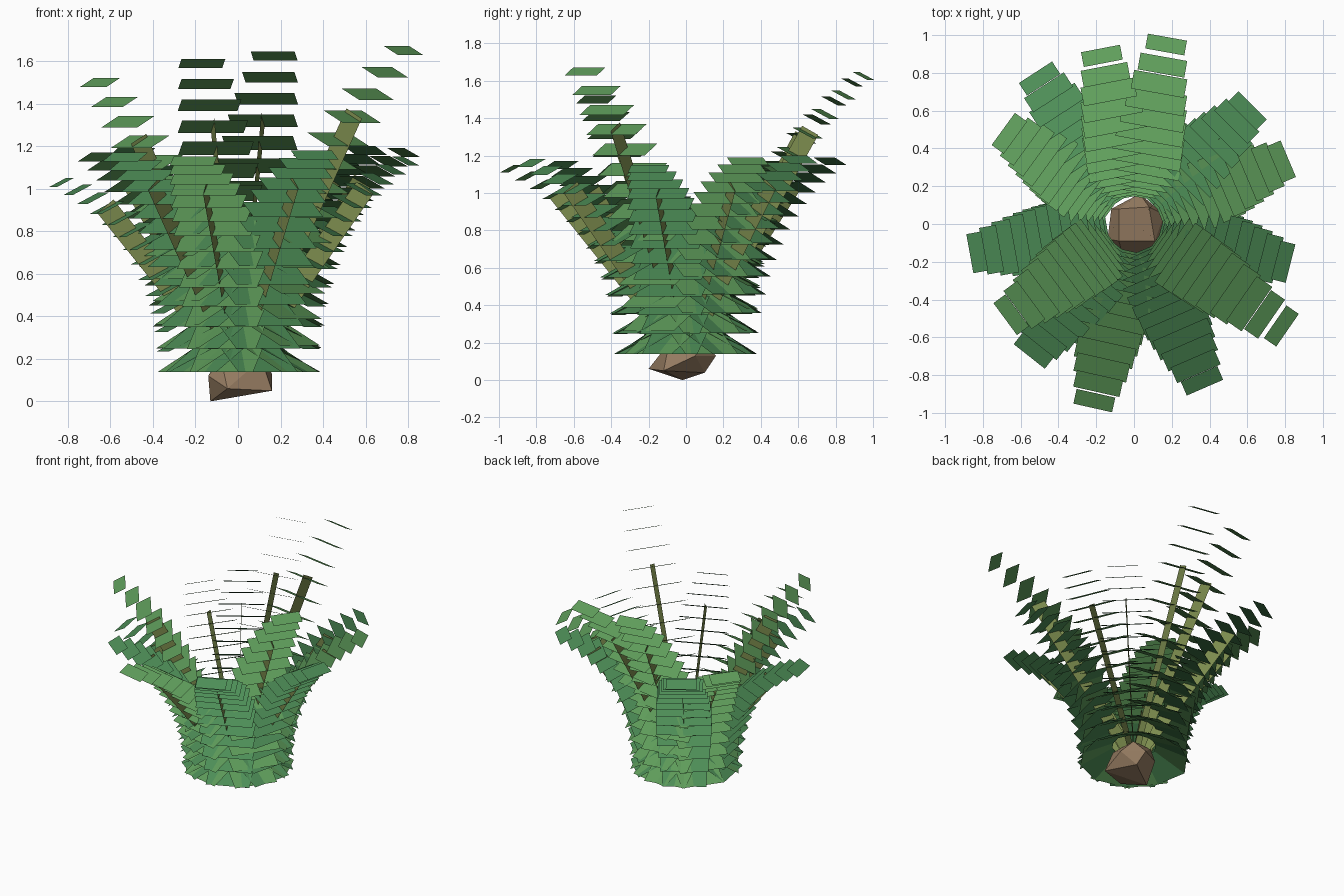
import bpy, bmesh
from math import radians, hypot, cos, sin
from mathutils import Vector

if "Cube" in bpy.data.objects:
    bpy.data.objects.remove(bpy.data.objects["Cube"])


def material(name, rgb):
    m = bpy.data.materials.new(name)
    m.diffuse_color = (*rgb, 1)
    m.use_nodes = True
    m.node_tree.nodes["Principled BSDF"].inputs["Base Color"].default_value = m.diffuse_color
    return m


def mesh_object(name, verts, faces, mat):
    me = bpy.data.meshes.new(name)
    me.from_pydata(verts, [], faces)
    me.materials.append(mat)
    ob = bpy.data.objects.new(name, me)
    bpy.context.collection.objects.link(ob)
    return ob


leaf_mats = [material("leaf_warm", (0.115, 0.34, 0.105)),
             material("leaf_cool", (0.075, 0.27, 0.095))]
stem_mat = material("stem_olive", (0.20, 0.26, 0.075))
root_mat = material("root_brown", (0.30, 0.20, 0.12))

# Centre of the last leaflet of each frond, in order round the plant
tips = [(-0.17, 0.89, 1.59), (-0.50, 0.77, 1.17), (-0.66, 0.48, 1.15),
        (-0.83, -0.15, 1.03), (-0.65, -0.48, 1.50), (-0.53, -0.67, 1.15),
        (-0.21, -0.935, 1.13), (0.36, -0.83, 1.16), (0.78, -0.54, 1.65),
        (0.79, -0.20, 1.13), (0.78, 0.33, 1.17), (0.60, 0.60, 1.18),
        (0.17, 0.95, 1.625)]
LEAVES, R0, Z0 = 14, 0.25, 0.195
DROOP = radians(28)


def frond(i, tip):
    reach, height = hypot(tip[0], tip[1]), tip[2]
    out = Vector((tip[0], tip[1], 0)) / reach
    side = Vector((-out.y, out.x, 0))
    up = Vector((0, 0, 1))
    # tall fronds rise steadily, short ones arch over
    power, arch = (2.1, 0.1) if height > 1.4 else (1.75, 0.5)

    def point(t):
        r = R0 + (reach - R0) * t ** power
        z = Z0 + (height - Z0) * ((1 + arch) * t - arch * t * t)
        return out * r + up * z

    # drooping rectangular leaflets, smaller toward the tip
    verts, faces = [], []
    slope = out * cos(DROOP) - up * sin(DROOP)
    for k in range(LEAVES):
        t = k / (LEAVES - 1)
        c = point(t)
        a = side * (0.38 - 0.17 * ((t - 0.4) / 0.6) ** 2) / 2
        b = slope * (0.24 - 0.15 * t) / 2
        n = len(verts)
        verts += [c - a - b, c - a + b, c + a + b, c + a - b]
        faces.append((n + 3, n + 2, n + 1, n))
    mesh_object(f"frond_leaves_{i}", verts, faces, leaf_mats[i % 2])

    # straight flat stem standing in the frond's vertical plane
    start, end = up * 0.14, point(0.78)
    across = (end - start).normalized().cross(side) * 0.05
    mesh_object(f"frond_stem_{i}",
                [start - across, start + across, end + across, end - across],
                [(0, 1, 2, 3)], stem_mat)


for i, tip in enumerate(tips):
    frond(i, tip)

# Rough faceted root ball
points = [(-0.13, -0.02, 0), (0.16, -0.12, 0.05), (0.06, 0.10, 0.04),
          (-0.05, -0.20, 0.06), (-0.14, -0.08, 0.12), (-0.12, 0.08, 0.14),
          (0.03, 0.16, 0.13), (0.16, 0.05, 0.13), (0.11, -0.09, 0.20),
          (-0.08, -0.09, 0.20), (-0.08, 0.08, 0.22), (0.08, 0.09, 0.22)]
root = mesh_object("root_ball", points, [], root_mat)
bm = bmesh.new()
bm.from_mesh(root.data)
bmesh.ops.convex_hull(bm, input=bm.verts)
bmesh.ops.recalc_face_normals(bm, faces=bm.faces)
bm.to_mesh(root.data)
bm.free()
